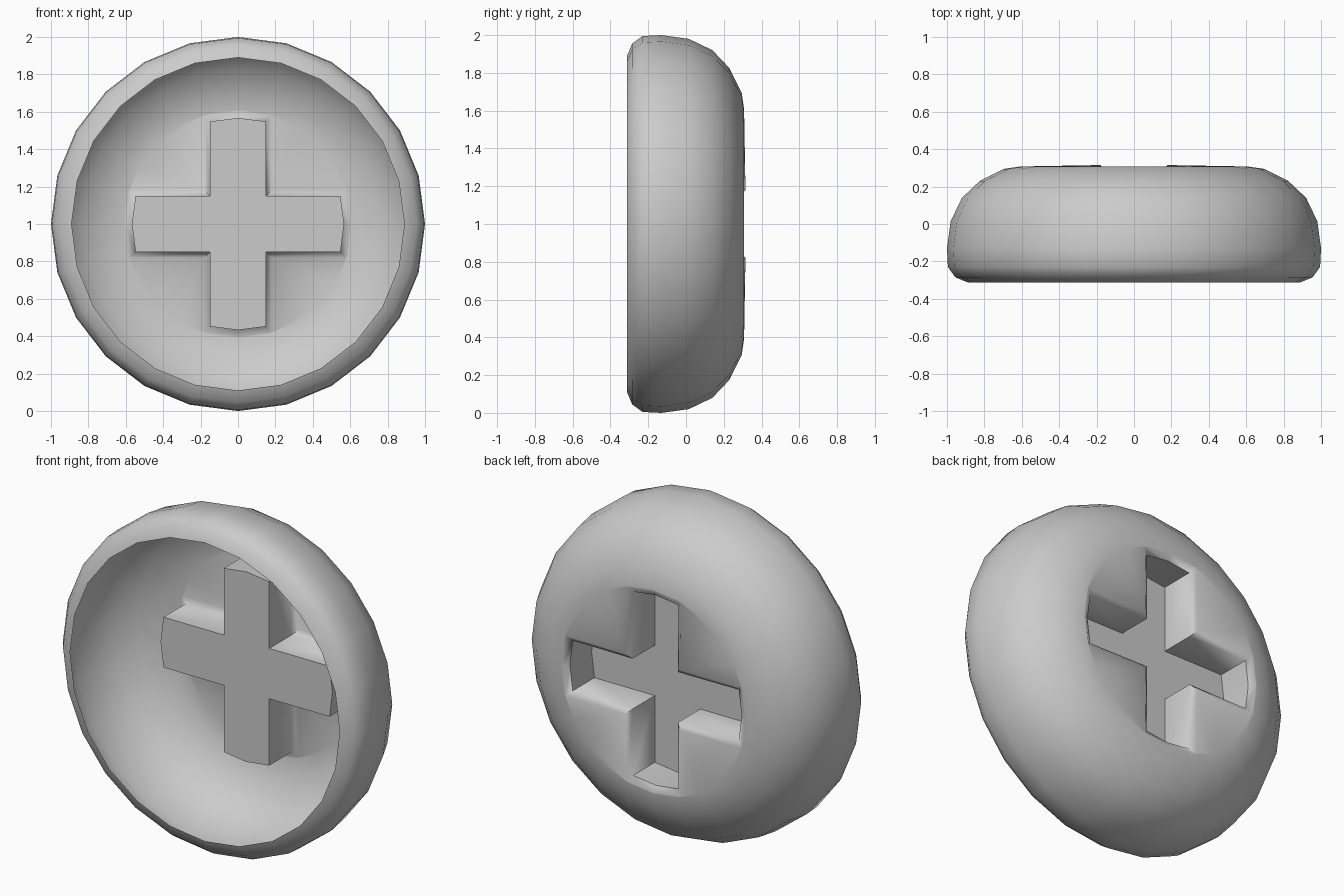
import bpy, bmesh
from math import cos, sin, pi

if "Cube" in bpy.data.objects:
    bpy.data.objects.remove(bpy.data.objects["Cube"])

SIDES = 24
bm = bmesh.new()


def vert(x, y, z):
    return bm.verts.new((x, y, z + 1))


def ring(r, y):
    return [vert(r * cos(2 * pi * i / SIDES), y, r * sin(2 * pi * i / SIDES)) for i in range(SIDES)]


def bridge(a, b):
    n = len(a)
    for i in range(n):
        j = (i + 1) % n
        bm.faces.new((a[i], a[j], b[j], b[i]))


def cross(mid, tip, half, y_end, y):
    # outline per quarter: arm middle, arm corner, inner corner, next arm corner
    loop = []
    for k in range(4):
        c, s = round(cos(k * pi / 2)), round(sin(k * pi / 2))
        for p, q, d in ((mid, 0, y_end), (tip, half, y_end), (half, half, y), (half, tip, y_end)):
            loop.append(vert(p * c - q * s, d, p * s + q * c))
    return loop


# Thin domed shell, from the front lip to the back
profile = [(0.89, -0.312), (0.955, -0.285), (0.995, -0.23), (1.0, -0.13), (0.98, 0.015),
           (0.92, 0.14), (0.825, 0.23), (0.695, 0.295)]
rings = [ring(r, y) for r, y in profile]
for a, b in zip(rings, rings[1:]):
    bridge(a, b)

# Nearly flat back around the cross-shaped opening
inner = ring(0.61, 0.307)
bridge(rings[-1], inner)
edge = cross(0.60, 0.58, 0.18, 0.308, 0.315)
for k in range(4):
    o = [inner[(6 * k + i) % SIDES] for i in range(7)]
    e = [edge[(4 * k + i) % 16] for i in range(5)]
    bm.faces.new((o[0], o[1], e[1], e[0]))
    bm.faces.new((o[5], o[6], e[4], e[3]))
    bm.faces.new((o[1], o[2], o[3], e[2], e[1]))
    bm.faces.new((o[3], o[4], o[5], e[3], e[2]))

# Cross recess: rounded rim, straight walls, flat floor
rim = cross(0.567, 0.548, 0.15, 0.285, 0.29)
floor = cross(0.567, 0.548, 0.15, 0.08, 0.08)
bridge(edge, rim)
bridge(rim, floor)
bm.faces.new(floor)

bmesh.ops.recalc_face_normals(bm, faces=bm.faces)
# Make sure the dome faces outward
bm.faces.ensure_lookup_table()
f = bm.faces[SIDES * 3]
c = f.calc_center_median()
if f.normal.x * c.x + f.normal.z * (c.z - 1) < 0:
    bmesh.ops.reverse_faces(bm, faces=bm.faces)

mesh = bpy.data.meshes.new("domed_cap")
bm.to_mesh(mesh)
bm.free()
cap = bpy.data.objects.new("domed_cap", mesh)
bpy.context.collection.objects.link(cap)
bpy.context.view_layer.objects.active = cap
cap.select_set(True)
bpy.ops.object.shade_smooth_by_angle(angle=0.9)
